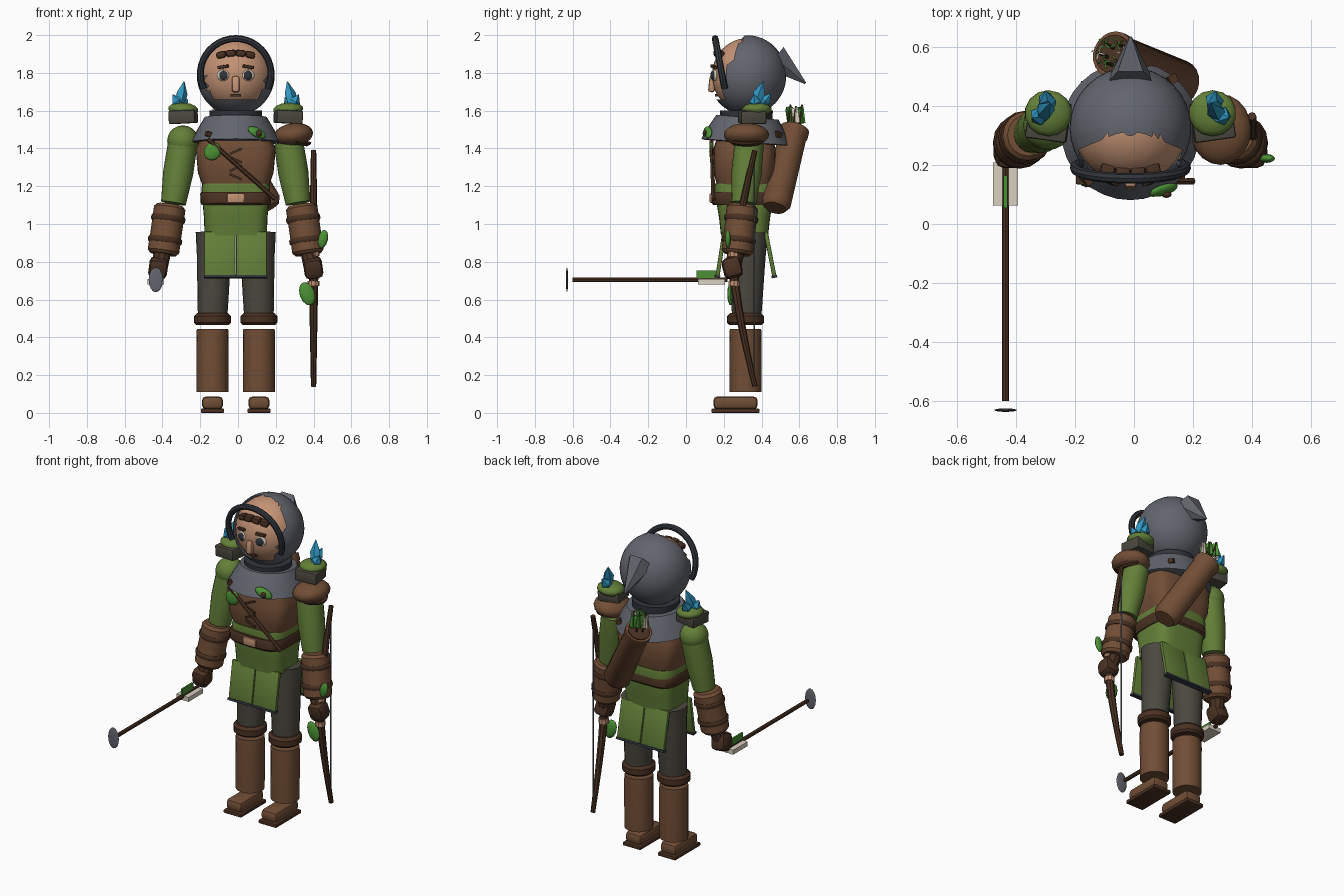
import bpy, bmesh, math, random
from mathutils import Vector, Euler, Matrix

cube = bpy.data.objects.get("Cube")
if cube:
    bpy.data.objects.remove(cube, do_unlink=True)
random.seed(4)
CX = -0.012  # body centre line


def material(name, rgb):
    m = bpy.data.materials.new(name)
    m.use_nodes = True
    col = (*rgb, 1)
    m.diffuse_color = col
    m.node_tree.nodes["Principled BSDF"].inputs["Base Color"].default_value = col
    return m


LEATHER = material("brown leather", (.165, .075, .036))
DARK = material("dark brown", (.068, .031, .016))
CLOTH = material("green cloth", (.125, .215, .04))
LEAF = material("leaf green", (.07, .28, .035))
STONE = material("olive grey", (.07, .066, .05))
HOOD = material("grey cloth", (.122, .13, .155))
SKIN = material("skin", (.55, .29, .175))
SLATE = material("dark slate", (.03, .036, .045))
BLUE = material("blue crystal", (.03, .3, .52))
BONE = material("pale feather", (.7, .64, .53))


def finish(name, bm, mat, angle=35):
    bmesh.ops.recalc_face_normals(bm, faces=bm.faces)
    me = bpy.data.meshes.new(name)
    bm.to_mesh(me)
    bm.free()
    me.polygons.foreach_set("use_smooth", [True] * len(me.polygons))
    me.set_sharp_from_angle(angle=math.radians(angle))
    me.materials.append(mat)
    ob = bpy.data.objects.new(name, me)
    bpy.context.collection.objects.link(ob)
    return ob


def place(c, size, rot):
    r = Euler([math.radians(a) for a in rot]).to_matrix().to_4x4()
    return Matrix.Translation(c) @ r @ Matrix.Diagonal((*size, 1))


def box(name, mat, c, size, rot=(0, 0, 0), bevel=0.0):
    bm = bmesh.new()
    bmesh.ops.create_cube(bm, size=1, matrix=Matrix.Diagonal((*size, 1)))
    if bevel:
        bmesh.ops.bevel(bm, geom=bm.edges[:], offset=bevel, segments=2, profile=.5, affect='EDGES')
    bm.transform(place(c, (1, 1, 1), rot))
    return finish(name, bm, mat)


def ball(name, mat, c, size, rot=(0, 0, 0), seg=20):
    bm = bmesh.new()
    bmesh.ops.create_uvsphere(bm, u_segments=seg, v_segments=seg // 2, radius=1, matrix=place(c, size, rot))
    return finish(name, bm, mat, 50)


def skin_rings(name, mat, rings):
    bm = bmesh.new()
    loops = [[bm.verts.new(p) for p in ring] for ring in rings]
    n = len(loops[0])
    for a, b in zip(loops, loops[1:]):
        for i in range(n):
            bm.faces.new((a[i], a[(i + 1) % n], b[(i + 1) % n], b[i]))
    bm.faces.new(loops[0])
    bm.faces.new(loops[-1])
    return finish(name, bm, mat)


def sweep(name, mat, pts, n=16):
    """Round tube through (point, radius) pairs."""
    ps = [Vector(p) for p, r in pts]
    ref = Vector((1, 0, 0)) if abs((ps[-1] - ps[0]).normalized().y) > .9 else Vector((0, 1, 0))
    rings = []
    for i, (p, r) in enumerate(pts):
        t = (ps[min(i + 1, len(ps) - 1)] - ps[max(i - 1, 0)]).normalized()
        u = ref.cross(t).normalized()
        v = t.cross(u)
        turns = [math.tau * k / n for k in range(n)]
        rings.append([ps[i] + (u * math.cos(a) + v * math.sin(a)) * r for a in turns])
    return skin_rings(name, mat, rings)


def tube(name, mat, a, b, prof, n=16):
    a, b = Vector(a), Vector(b)
    return sweep(name, mat, [(a.lerp(b, t), r) for t, r in prof], n)


def loft(name, mat, rings, cy=.31, p=4, n=32):
    """Stack of rounded rectangles given as (z, half width, half depth)."""
    def power(v):
        return math.copysign(abs(v) ** (2 / p), v)
    turns = [math.tau * k / n for k in range(n)]
    return skin_rings(name, mat, [[(CX + rx * power(math.cos(a)), cy + ry * power(math.sin(a)), z)
                                   for a in turns] for z, rx, ry in rings])


# Torso, belt, neck and mantle
loft("waist", CLOTH, [(.94, .165, .125), (1.03, .168, .135), (1.19, .182, .16), (1.215, .175, .155)])
loft("chest", LEATHER, [(1.2, .175, .145), (1.27, .2, .162), (1.4, .212, .165), (1.5, .16, .13)])
loft("belt", DARK, [(1.1, .18, .155), (1.112, .186, .165), (1.158, .188, .166), (1.17, .182, .16)], cy=.3)
box("belt_buckle", SKIN, (CX, .135, 1.137), (.09, .02, .05), bevel=.006)
tube("neck", SLATE, (CX, .32, 1.42), (CX, .32, 1.6), [(0, .13), (1, .14)], 24)
tube("mantle", HOOD, (CX, .315, 1.43), (CX, .325, 1.565), [(0, .225), (.03, .235), (.5, .205), (1, .165)], 32)
tube("chest_strap", DARK, (-.16, .135, 1.45), (.2, .145, 1.13), [(0, .012), (1, .012)], 6)
for k in range(4):
    box(f"lacing_{k + 1}", DARK, (CX, .143, 1.25 + .045 * k), (.07, .012, .012), (0, 24 * (-1) ** k, 0))
ball("chest_leaf", LEAF, (-.135, .135, 1.385), (.045, .012, .05), (0, 35, 0), 12)
ball("mantle_leaf", LEAF, (.1, .115, 1.485), (.055, .015, .028), (-30, 25, 15), 12)
ball("leaf_berry", DARK, (.11, .1, 1.48), (.018, .012, .018), seg=8)
for x, y in ((-.155, .145), (.13, .49)):
    box("mantle_button", DARK, (x, y, 1.475), (.03, .03, .025), (0, 20, 30))

# Skirt panels with hems, front and back
for name, y, tilt in (("front", .185, -9), ("back", .445, 11)):
    for s in (-1, 1):
        x = CX + s * .084
        box(name + "_skirt_panel", CLOTH, (x, y, .84), (.163, .022, .24), (tilt, 0, 0), .005)
        dy = math.tan(math.radians(tilt)) * .118
        box(name + "_skirt_hem", SLATE, (x, y + dy, .722), (.168, .03, .014), (tilt, 0, 0))

# Legs and boots
for s in (-1, 1):
    x = CX + s * .123
    tube("trouser_leg", STONE, (x, .32, .5), (CX + s * .112, .335, .955),
         [(0, .075), (.1, .08), (.7, .09), (1, .1)], 20)
    tube("boot_cuff", DARK, (x, .315, .465), (x, .315, .528),
         [(0, .085), (.2, .097), (.75, .097), (1, .082)], 20)
    tube("boot_shaft", LEATHER, (x, .315, .11), (x, .315, .445), [(0, .084), (.9, .085), (1, .083)], 20)
    box("boot_foot", LEATHER, (x, .262, .053), (.112, .235, .068), bevel=.022)
    box("boot_sole", DARK, (x, .262, .011), (.124, .255, .022), bevel=.005)

# Head and open hood
HEAD = (CX, .325, 1.787)
ball("face", SKIN, HEAD, (.193, .188, .197), seg=32)
bm = bmesh.new()
bmesh.ops.create_uvsphere(bm, u_segments=32, v_segments=24, radius=1, matrix=place(HEAD, (.206, .206, .212), (0, 0, 0)))
bmesh.ops.triangulate(bm, faces=bm.faces[:])
opening = []
for f in bm.faces:
    c = f.calc_center_median()
    if c.z > 1.66 and c.y < max(.2, .2 + .5 * (c.z - 1.785)):
        opening.append(f)
bmesh.ops.delete(bm, geom=opening, context='FACES')
finish("hood", bm, HOOD, 50)
tube("hood_point", HOOD, (CX, .47, 1.88), (CX, .632, 1.745), [(0, .085), (1, .006)], 6)

# Head band arching in front of the hood
arc = []
for k in range(25):
    a = math.radians(-24 + 228 * k / 24)
    z = 1.795 + .187 * math.sin(a)
    arc.append(((CX + .187 * math.cos(a), .205 - .19 * (z - 1.715), z), .018))
sweep("head_band", SLATE, arc, 8)

# Facial features
for s in (-1, 1):
    x = CX + s * .067
    ball("eye_white", BONE, (x, .151, 1.787), (.034, .012, .03), (0, 0, s * 20), 16)
    ball("eye", SLATE, (x - s * .002, .142, 1.787), (.024, .01, .025), (0, 0, s * 20), 16)
    box("eyebrow", DARK, (x, .148, 1.832), (.06, .022, .016), (0, s * 9, s * 20), .004)
box("nose", SKIN, (CX, .138, 1.74), (.04, .035, .085), (-6, 0, 0), .012)
box("mouth", DARK, (CX, .165, 1.682), (.055, .022, .014))
for k in range(4):
    off = k - 1.5
    box("fringe_lock", DARK, (CX + off * .05, .17 + .005 * off * off, 1.905 - .004 * off * off),
        (.052, .05, .036), (0, off * 9, off * 8), .012)

# Arms, shoulder stones and crystals
for s in (-1, 1):
    side = "left" if s > 0 else "right"

    def at(x, y, z):
        return (CX + s * x, y, z)
    if s < 0:
        ball("right_shoulder", CLOTH, at(.28, .335, 1.44), (.083, .085, .082))
    else:
        ball("left_shoulder_guard", LEATHER, at(.305, .32, 1.472), (.105, .12, .062), (0, -8, 0))
        tube("left_guard_rim", DARK, at(.3, .32, 1.425), at(.305, .32, 1.452), [(0, .078), (.5, .095), (1, .098)], 20)
    tube(side + "_sleeve", CLOTH, at(.28, .335, 1.43), at(.33, .305, 1.11), [(0, .078), (.5, .08), (1, .066)])
    tube(side + "_bracer", LEATHER, at(.347, .3, 1.1), at(.385, .27, .84),
         [(0, .07), (.06, .084), (.5, .083), (.94, .084), (1, .07)])
    for t in (.22, .66):
        z = 1.1 - .26 * t
        x, y = .347 + .038 * t, .3 - .03 * t
        tube(side + "_bracer_band", DARK, at(x, y, z), at(x + .004, y - .003, z - .03),
             [(0, .086), (.25, .091), (.75, .091), (1, .086)])
    tube(side + "_wrist", DARK, at(.388, .265, .85), at(.403, .25, .78), [(0, .045), (1, .045)], 10)
    box(side + "_hand", DARK, at(.41, .245, .768), (.1, .1, .11), (15, s * -8, 0), .028)
    x = .278
    box(side + "_shoulder_stone", STONE, at(x, .35, 1.567), (.14, .135, .07), (0, s * 3, 8 * s), .008)
    ball(side + "_moss", CLOTH, at(x, .375, 1.607), (.082, .08, .036), (0, -s * 4, 0), 14)
    spike = [(0, .02), (.55, .032), (1, .002)]
    tube(side + "_tall_crystal", BLUE, at(x + .025, .36, 1.61), at(x - .005, .41, 1.755), spike, 5)
    tube(side + "_short_crystal", BLUE, at(x + .01, .37, 1.61), at(x + .055, .36, 1.685), spike, 5)
    tube(side + "_rear_crystal", BLUE, at(x, .38, 1.61), at(x + .01, .45, 1.69), spike, 5)

# Bow with string, wraps and leaves
BX = .4
limb = []
for k in range(17):
    u = k / 8 - 1
    limb.append(((BX, .25 + .115 * abs(u) ** 1.3, .765 + .625 * u), .026 - .012 * abs(u)))
sweep("bow_limbs", DARK, limb, 8)
tube("bow_string", HOOD, (BX, .362, .15), (BX, .362, 1.38), [(0, .004), (1, .004)], 6)
for z in (.685, .845):
    tube("bow_wrap", SKIN, (BX, .255, z - .014), (BX, .255, z + .014), [(0, .031), (1, .031)], 10)
ball("upper_bow_leaf", LEAF, (.45, .222, .92), (.026, .015, .05), (0, 12, 0), 12)
ball("lower_bow_leaf", LEAF, (.366, .235, .63), (.04, .016, .064), (0, -20, 0), 12)

# Held arrow
AX, AZ = -.435, .705
tube("arrow_shaft", DARK, (AX, .22, AZ), (AX, -.6, AZ), [(0, .012), (1, .012)], 8)
ball("arrow_head", HOOD, (AX, -.63, AZ), (.038, .006, .066), seg=16)
box("flat_fletching", BONE, (AX, .135, .695), (.086, .145, .028))
box("top_fletching", LEAF, (AX, .11, .733), (.012, .11, .042))

# Quiver on the back with arrows
low, high = Vector((.165, .47, 1.085)), Vector((-.07, .575, 1.5))
tube("quiver", LEATHER, low, high, [(0, .06), (.06, .08), (.9, .073), (.93, .079), (1, .079)], 20)
tube("quiver_mouth", DARK, high, high.lerp(low, -.015), [(0, .066), (1, .066)], 20)
axis = (high - low).normalized()
for k in range(6):
    a = math.tau * k / 6
    foot = high + Vector((.042 * math.cos(a), .035 * math.sin(a), 0))
    lean = axis * .3 + Vector((.03, 0, .75))
    tip = foot + lean * random.uniform(.11, .16)
    tube(f"quiver_arrow_{k + 1}", DARK, foot - axis * .1, tip, [(0, .006), (1, .006)], 6)
    mid = foot.lerp(tip, .62)
    for turn in (0, 90):
        box("quiver_fletching", BONE if k % 3 == 0 else LEAF, mid, (.036, .006, .08), (0, -8, turn + 25 * k))
